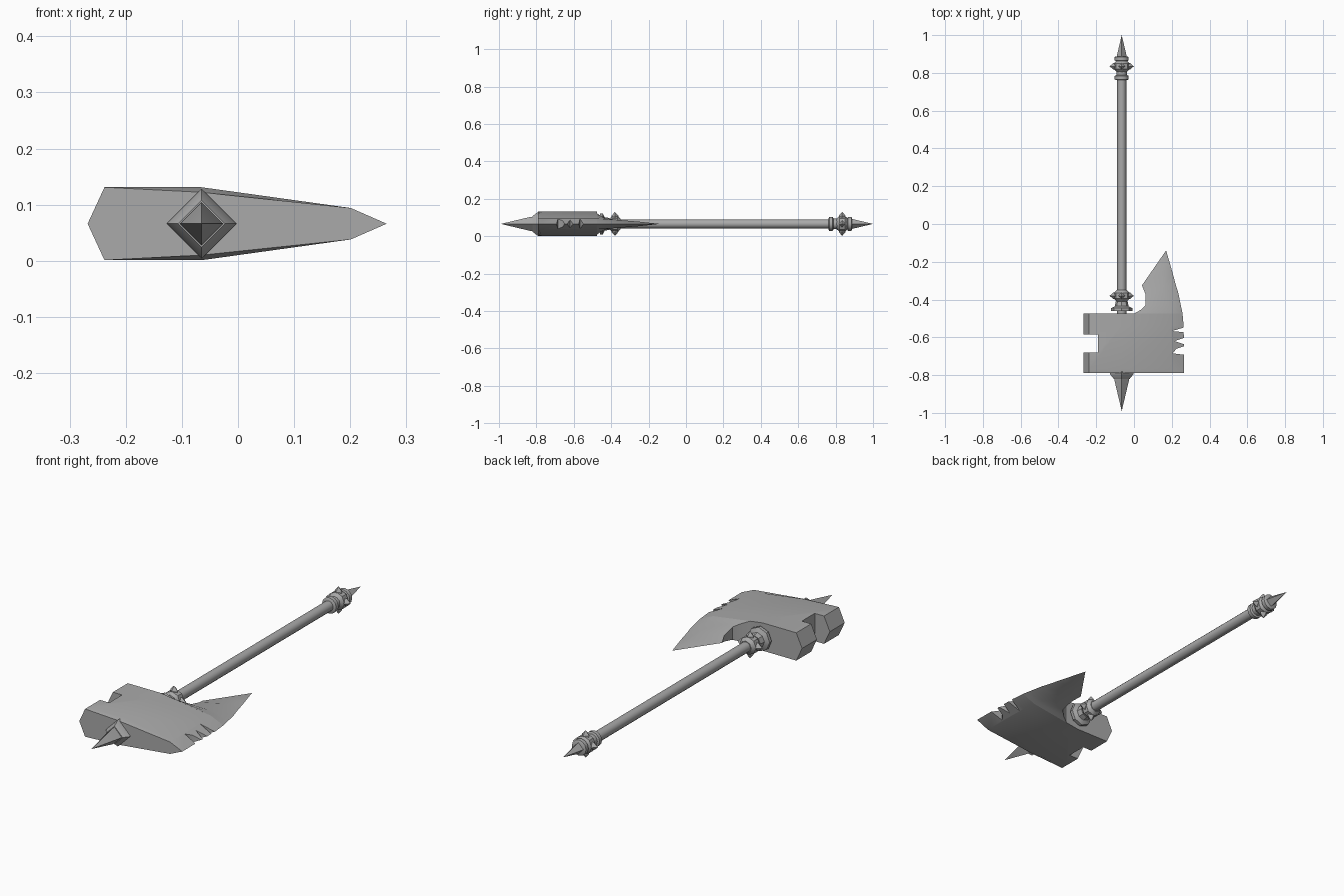
import bpy, bmesh, math
from mathutils import Vector

cube = bpy.data.objects.get("Cube")
if cube:
    bpy.data.objects.remove(cube, do_unlink=True)

AX, AZ = -0.065, 0.066          # shaft axis

steel = bpy.data.materials.new("grey_steel")
steel.use_nodes = True
GREY = (0.4, 0.4, 0.4, 1)
steel.diffuse_color = GREY
steel.node_tree.nodes["Principled BSDF"].inputs["Base Color"].default_value = GREY


def finish(name, bm, angle=35):
    bmesh.ops.remove_doubles(bm, verts=bm.verts, dist=1e-5)
    bmesh.ops.dissolve_degenerate(bm, edges=bm.edges, dist=1e-5)
    bmesh.ops.recalc_face_normals(bm, faces=bm.faces)
    mesh = bpy.data.meshes.new(name)
    bm.to_mesh(mesh)
    bm.free()
    mesh.materials.append(steel)
    ob = bpy.data.objects.new(name, mesh)
    bpy.context.collection.objects.link(ob)
    smooth(ob, angle)
    return ob


def smooth(ob, angle):
    bpy.ops.object.select_all(action='DESELECT')
    ob.select_set(True)
    bpy.context.view_layer.objects.active = ob
    bpy.ops.object.shade_smooth_by_angle(angle=math.radians(angle))


def loft(name, loops, angle=35):
    """Skin equal-length closed loops and cap both ends."""
    bm = bmesh.new()
    rings = [[bm.verts.new(p) for p in loop] for loop in loops]
    for a, b in zip(rings, rings[1:]):
        for i in range(len(a)):
            j = (i + 1) % len(a)
            bm.faces.new((a[i], a[j], b[j], b[i]))
    bm.faces.new(rings[0])
    bm.faces.new(rings[-1])
    return finish(name, bm, angle)


def blade_loop(y, pts):
    """Section at y from (x, half thickness) points, mirrored in z."""
    top = [(x, y, AZ + h) for x, h in pts]
    return top + [(x, y, AZ - h) for x, h in reversed(pts)]


def lathe(name, profile, sides=12, angle=35):
    """Turn (y, radius) pairs round the shaft axis."""
    loops = []
    for y, r in profile:
        turns = [math.tau * i / sides for i in range(sides)]
        loops.append([(AX + r * math.cos(t), y, AZ + r * math.sin(t)) for t in turns])
    return loft(name, loops, angle)


# Head: hammer back and wedge front
def head_row(y, edge, mid):
    return blade_loop(y, [(-0.268, 0), (-0.238, 0.065), (AX, mid),
                          (edge - 0.064, 0.028), (edge, 0)])


head = loft("axe_head", [head_row(-0.79, 0.265, 0.056), head_row(-0.77, 0.265, 0.065),
                         head_row(-0.54, 0.263, 0.065), head_row(-0.475, 0.257, 0.065)])

# Notches in the hammer back and the cutting edge
notches = [
    [(-0.3, -0.68), (-0.19, -0.68), (-0.19, -0.585), (-0.3, -0.585)],
    [(0.29, -0.575), (0.2, -0.567), (0.29, -0.54)],
    [(0.29, -0.645), (0.215, -0.62), (0.29, -0.595)],
    [(0.29, -0.695), (0.205, -0.685), (0.225, -0.66), (0.29, -0.64)],
]
for shape in notches:
    cutter = loft("notch_cutter", [[(x, y, z) for x, y in shape] for z in (-0.1, 0.25)])
    cutter.hide_render = True
    bpy.context.view_layer.objects.active = head
    mod = head.modifiers.new("notch", 'BOOLEAN')
    mod.operation = 'DIFFERENCE'
    mod.solver = 'EXACT'
    mod.object = cutter
    bpy.ops.object.modifier_apply(modifier=mod.name)
    bpy.data.objects.remove(cutter, do_unlink=True)
smooth(head, 35)

# Swept horn: y, inner x, inner half thickness, ridge x, ridge half thickness, edge x
horn = [
    (-0.475, 0.0, 0.056, 0.193, 0.028, 0.257),
    (-0.455, 0.035, 0.042, 0.188, 0.027, 0.253),
    (-0.43, 0.06, 0.03, 0.18, 0.026, 0.248),
    (-0.37, 0.06, 0.015, 0.165, 0.022, 0.236),
    (-0.325, 0.042, 0, 0.155, 0.018, 0.222),
    (-0.25, 0.094, 0, 0.157, 0.012, 0.202),
    (-0.14, 0.17, 0, 0.17, 0, 0.17),
]
loft("blade_horn", [blade_loop(y, [(a, h), (r, g), (e, 0)]) for y, a, h, r, g, e in horn])

# Shaft and turned collars
lathe("shaft", [(-0.48, 0.024), (0.78, 0.024)])
lathe("head_socket", [(-0.46, 0.056), (-0.445, 0.056), (-0.435, 0.036), (-0.41, 0.032)], 8)
for name, y in (("pommel_collar_inner", 0.775), ("pommel_collar_outer", 0.875)):
    lathe(name, [(y - 0.013, 0.03), (y - 0.009, 0.037), (y + 0.009, 0.037), (y + 0.013, 0.03)])
lathe("pommel_core", [(0.77, 0.028), (0.88, 0.028)])

# Studded rings
for name, y in (("head_ring", -0.38), ("pommel_ring", 0.835)):
    lathe(name, [(y - 0.03, 0.028), (y - 0.015, 0.042), (y + 0.015, 0.042), (y + 0.03, 0.028)], 8)
    for k in range(4):
        t = k * math.pi / 2
        out = Vector((math.cos(t), 0, math.sin(t)))
        side = Vector((-math.sin(t), 0, math.cos(t)))
        along = Vector((0, 1, 0))
        c = Vector((AX, y, AZ))
        loops = []
        for dist, w in ((0.032, 0.018), (0.044, 0.018), (0.064, 0)):
            loops.append([c + out * dist + d * w for d in (side, along, -side, -along)])
        loft(f"{name}_stud_{k + 1}", loops, 20)

# Four-sided spikes at both ends
lathe("front_spike_base", [(-0.78, 0.062), (-0.795, 0.062), (-0.82, 0.042)], 4, 60)
lathe("front_spike", [(-0.79, 0.036), (-0.83, 0.038), (-0.99, 0)], 4, 60)
lathe("pommel_spike", [(0.87, 0.026), (0.89, 0.026), (1.0, 0)], 4, 60)
